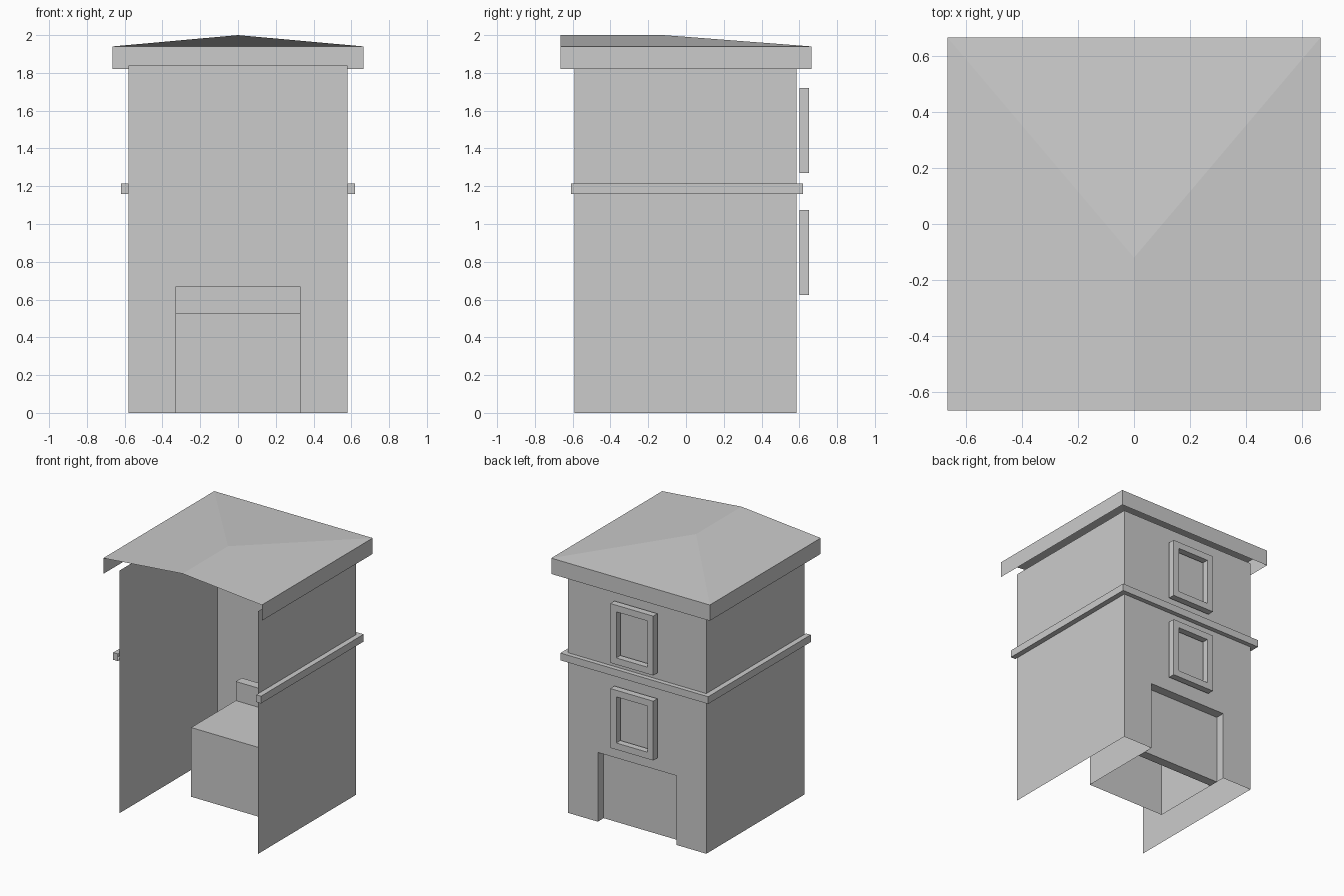
import bpy

if "Cube" in bpy.data.objects:
    bpy.data.objects.remove(bpy.data.objects["Cube"])

W, YF, YB = 0.58, -0.59, 0.585      # wall half width, open front, back
R = 0.665                           # roof half size


def make(name, verts, faces):
    me = bpy.data.meshes.new(name)
    me.from_pydata(verts, [], faces)
    me.update()
    ob = bpy.data.objects.new(name, me)
    bpy.context.collection.objects.link(ob)
    return ob


def sheet(name, path, z0, z1):
    """Thin vertical sheet following a plan outline."""
    n = len(path)
    verts = [(x, y, z) for z in (z0, z1) for x, y in path]
    return make(name, verts, [(i, i + 1, n + i + 1, n + i) for i in range(n - 1)])


def box(name, x0, x1, y0, y1, z0, z1, skip=()):
    v = [(x, y, z) for z in (z0, z1) for x, y in ((x0, y0), (x1, y0), (x1, y1), (x0, y1))]
    f = {"bottom": (3, 2, 1, 0), "top": (4, 5, 6, 7), "front": (0, 1, 5, 4),
         "right": (1, 2, 6, 5), "back": (2, 3, 7, 6), "left": (3, 0, 4, 7)}
    return make(name, v, [f[k] for k in f if k not in skip])


def u_path(x, y0, y1):
    return [(x, y0), (x, y1), (-x, y1), (-x, y0)]


# Upper walls, open to the front
sheet("upper_walls", u_path(W, YF, YB), 1.19, 1.84)

# Lower side walls and the back wall around the doorway
DW, DH = 0.33, 0.525
for s, side in ((1, "right"), (-1, "left")):
    path = [(s * W, YF), (s * W, YB), (s * DW, YB)]
    sheet("lower_wall_" + side, path[::s], 0, 1.19)
sheet("wall_above_door", [(DW, YB), (-DW, YB)], DH, 1.19)

# Passage behind the doorway and the door slab inside it
box("passage", -DW, DW, -0.09, YB, 0, DH, skip=("bottom", "back"))
box("door_slab", -DW, DW, 0.445, 0.515, 0, 0.67)

# Belt course wrapped round three sides, with closed ends
outer, inner = u_path(0.62, -0.61, 0.62), u_path(W, -0.61, YB)
bv = [(x, y, z) for z in (1.16, 1.215) for p in (outer, inner) for x, y in p]
bf = [(0, 4, 12, 8), (3, 11, 15, 7)]
for i in range(3):
    bf += [(i, i + 1, i + 9, i + 8), (i + 8, i + 9, i + 13, i + 12), (i + 1, i, i + 4, i + 5)]
make("belt_course", bv, bf)

# Window frames on the back
for name, z0 in (("lower_window_frame", 0.625), ("upper_window_frame", 1.27)):
    x, h, b = 0.18, 0.45, 0.05
    rings = [[(-x + i, z0 + i), (x - i, z0 + i), (x - i, z0 + h - i), (-x + i, z0 + h - i)]
             for i in (0, b)]
    v = [(px, y, pz) for y in (0.60, 0.65) for r in rings for px, pz in r]
    f = []
    for i in range(4):
        j = (i + 1) % 4
        f += [(i, j, j + 4, i + 4), (j + 8, i + 8, i + 12, j + 12),
              (j, i, i + 8, j + 8), (i + 4, j + 4, j + 12, i + 12)]
    make(name, v, f)

# Fascia on three sides and the half-hipped roof
sheet("roof_fascia", u_path(R, -R, R), 1.82, 1.94)
make("roof", [(-R, -R, 1.94), (0, -R, 2), (R, -R, 1.94),
              (R, R, 1.94), (-R, R, 1.94), (0, -0.12, 2)],
     [(1, 2, 3, 5), (3, 4, 5), (4, 0, 1, 5)])
